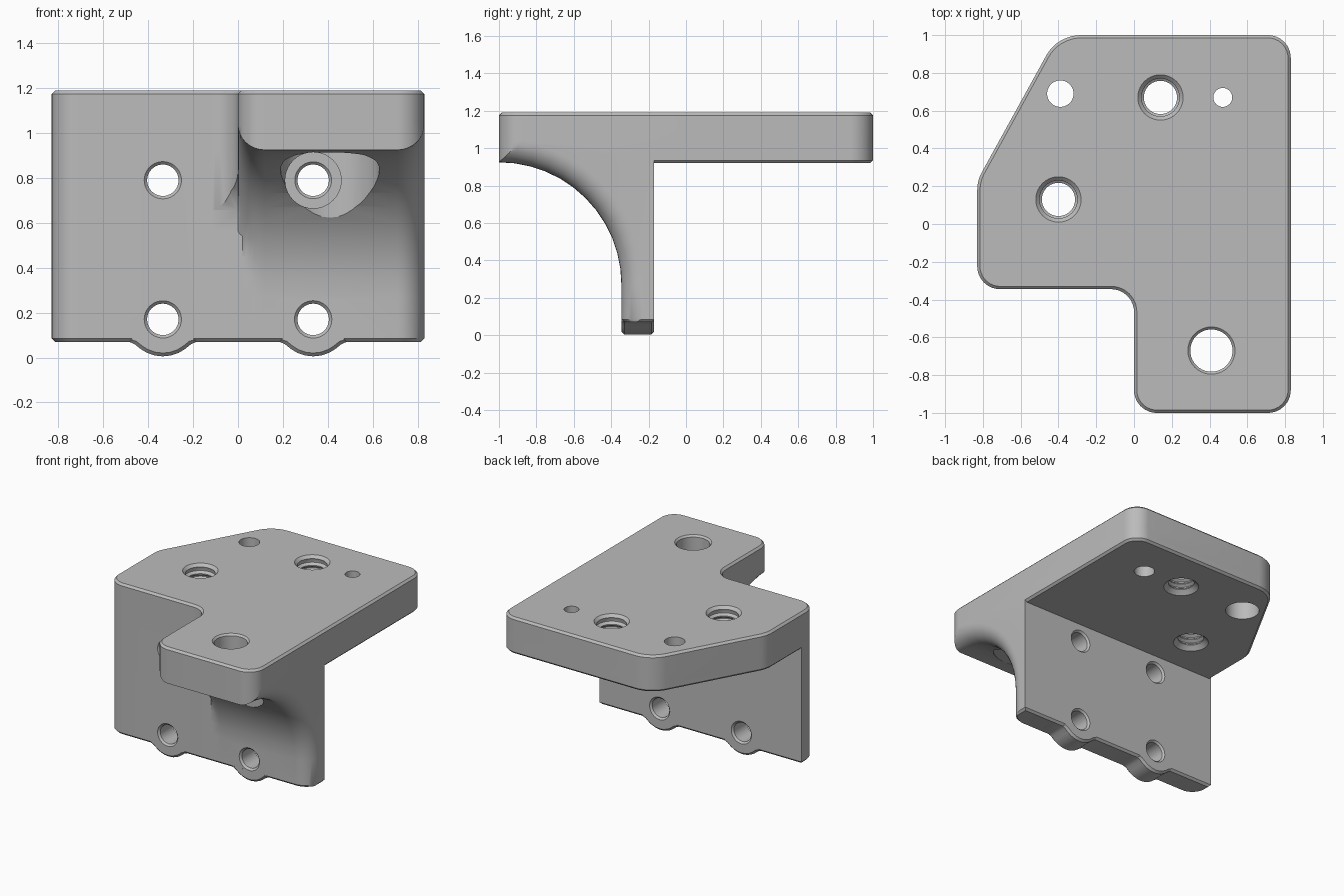
import bpy, bmesh, math
from mathutils import Vector

cube = bpy.data.objects.get("Cube")
if cube:
    bpy.data.objects.remove(cube, do_unlink=True)

X, Y = 0.83, 1.0                    # half sizes
FRONT, BACK = -0.345, -0.17         # wall faces
LOW, UNDER, TOP = 0.07, 0.92, 1.19  # wall foot, plate underside, plate top
ROUND, CH = 0.12, 0.015             # corner radius, edge chamfer


def loft(name, rings):
    """Closed solid through rings of 3D points."""
    bm = bmesh.new()
    rows = [[bm.verts.new(p) for p in ring] for ring in rings]
    n = len(rows[0])
    for a, b in zip(rows, rows[1:]):
        for i in range(n):
            j = (i + 1) % n
            bm.faces.new((a[i], a[j], b[j], b[i]))
    bm.faces.new(rows[0])
    bm.faces.new(rows[-1])
    bmesh.ops.recalc_face_normals(bm, faces=bm.faces)
    mesh = bpy.data.meshes.new(name)
    bm.to_mesh(mesh)
    bm.free()
    ob = bpy.data.objects.new(name, mesh)
    bpy.context.collection.objects.link(ob)
    return ob


def rounded(corners, steps=8):
    """Polygon from (x, y, radius) corners with arcs at each corner."""
    out = []
    for i, (x, y, r) in enumerate(corners):
        p = Vector((x, y))
        a = (Vector(corners[i - 1][:2]) - p).normalized()
        b = (Vector(corners[(i + 1) % len(corners)][:2]) - p).normalized()
        half = a.angle(b) / 2
        centre = p + (a + b).normalized() * r / math.sin(half)
        reach = r / math.tan(half)
        v0, v1 = p + a * reach - centre, p + b * reach - centre
        for k in range(steps + 1):
            out.append(centre + v0.lerp(v1, k / steps).normalized() * r)
    return out


def inset(points, d):
    out = []
    for i, p in enumerate(points):
        e0 = (p - points[i - 1]).normalized()
        e1 = (points[(i + 1) % len(points)] - p).normalized()
        t = (e0 + e1).normalized()
        out.append(p + Vector((-t.y, t.x)) * d)
    return out


def prism(name, points, lo, hi, place):
    """Extrusion with chamfered end edges."""
    small = inset(points, CH)
    layers = ((small, lo), (points, lo + CH), (points, hi - CH), (small, hi))
    return loft(name, [[place(p, t) for p in ring] for ring, t in layers])


def lathe(name, profile, place, sides=40):
    """Turned solid from (radius, position) pairs."""
    turn = [math.tau * k / sides for k in range(sides)]
    return loft(name, [[place(Vector((r * math.cos(a), r * math.sin(a))), t)
                        for a in turn] for r, t in profile])


def upright(x=0, y=0):
    return lambda p, t: (p.x + x, p.y + y, t)


def along_y(x=0, z=0):
    return lambda p, t: (p.x + x, t, p.y + z)


def combine(target, tool, operation):
    mod = target.modifiers.new("join", 'BOOLEAN')
    mod.operation, mod.solver, mod.object = operation, 'EXACT', tool
    bpy.ops.object.select_all(action='DESELECT')
    bpy.context.view_layer.objects.active = target
    target.select_set(True)
    bpy.ops.object.modifier_apply(modifier=mod.name)
    bpy.data.objects.remove(tool, do_unlink=True)


# Top plate and the column below it share one outline
outline = rounded([(-X, FRONT, ROUND), (0, FRONT, ROUND), (0, -Y, ROUND), (X, -Y, ROUND),
                   (X, Y, ROUND), (-0.405, Y, 0.21), (-X, 0.23, 0.2)])
bracket = prism("mounting_bracket", outline, UNDER, TOP, upright())
column = prism("column", outline, LOW, 1.05, upright())

# Clear the column behind the wall
back = [(BACK - 0.03, LOW - CH), (BACK - 0.03, 0), (1.2, 0), (1.2, 0.98), (BACK, 0.98), (BACK, LOW + CH)]
combine(column, loft("back_cutter", [[(x, y, z) for y, z in back] for x in (-1, 1)]), 'DIFFERENCE')
combine(bracket, column, 'UNION')

# Concave gusset under the arm, with rounded side edges
stations = [(-0.14, 0.0)]
for k in range(9):
    stations.append((ROUND * (1 - math.cos(k * math.pi / 16)), math.sin(k * math.pi / 16)))
stations += [(X - x, s) for x, s in reversed(stations[1:])] + [(X + 0.05, 0.0)]
rings = []
for x, s in stations:
    radius = Y + FRONT + ROUND * (1 - s)
    limit = FRONT - 0.0005 if x < X / 2 else 0
    face = min(radius - Y, limit)
    ring = [(x, -1.2, 0), (x, face + 0.03, 0), (x, face + 0.03, LOW - CH), (x, face, LOW + CH)]
    for k in range(13):
        a = k * math.pi / 24
        ring.append((x, min(radius * math.cos(a) - Y, limit), 0.27 + radius * math.sin(a)))
    ring.append((x, -1.2, 0.27 + radius))
    rings.append(ring)
combine(bracket, loft("gusset_cutter", rings), 'DIFFERENCE')

# Rounded lobes below the lower wall holes
half_lobe = [(0.15, LOW), (0.125, 0.059)]
half_lobe += [(0.165 * math.sin(a), 0.17 - 0.165 * math.cos(a)) for a in (0.65, 0.45, 0.22)]
profile = [(-x, z) for x, z in half_lobe] + [(0, 0.005)] + half_lobe[::-1]
profile = [Vector(p) for p in profile + [(0.15, 0.13), (-0.15, 0.13)]]
for x in (-0.335, 0.335):
    combine(bracket, prism("lobe", profile, FRONT, BACK, along_y(x)), 'UNION')

# Wall holes, countersunk on both faces
sink = 0.013
bore = [(0.098, FRONT - CH), (0.07, FRONT + sink), (0.07, BACK - sink), (0.098, BACK + CH)]
for x, z in ((-0.335, 0.79), (-0.335, 0.17), (0.335, 0.17)):
    combine(bracket, lathe("wall_hole", bore, along_y(x, z)), 'DIFFERENCE')
deep = [(0.125, -0.9), (0.125, FRONT + 0.001), (0.082, FRONT + 0.001)] + bore[1:]
combine(bracket, lathe("wall_hole", deep, along_y(0.335, 0.79)), 'DIFFERENCE')

# Threaded holes in the plate
thread = [(0.14, UNDER - 0.02), (0.1, UNDER + 0.02)]
for k in range(5):
    z = UNDER + 0.03 + k * 0.042
    thread += [(0.088, z), (0.088, z + 0.008), (0.108, z + 0.022), (0.108, z + 0.028)]
thread += [(0.1, TOP - 0.02), (0.14, TOP + 0.02)]
for x, y in ((0.14, 0.67), (-0.4, 0.13)):
    combine(bracket, lathe("threaded_hole", thread, upright(x, y)), 'DIFFERENCE')

# Plain plate holes, wider from below
for x, y, r, wide, depth in ((-0.39, 0.69, 0.07, 0.115, 0.14), (0.47, 0.67, 0.05, 0.07, 0.1)):
    steps = [(wide, UNDER - 0.1), (wide, UNDER + depth), (r, UNDER + depth), (r, TOP + 0.1)]
    combine(bracket, lathe("plate_hole", steps, upright(x, y)), 'DIFFERENCE')

# Arm hole with a bolt pocket underneath
pocket = [(0.22, 0.4), (0.22, UNDER - 0.005), (0.112, UNDER - 0.005),
          (0.112, TOP - 0.013), (0.145, TOP + 0.02)]
combine(bracket, lathe("arm_hole", pocket, upright(0.41, -0.67)), 'DIFFERENCE')

# Finish
colour = (0.5, 0.5, 0.5, 1)
grey = bpy.data.materials.new("plain grey")
grey.use_nodes = True
grey.diffuse_color = colour
for node in grey.node_tree.nodes:
    if node.type == 'BSDF_PRINCIPLED':
        node.inputs["Base Color"].default_value = colour
bracket.data.materials.clear()
bracket.data.materials.append(grey)
for poly in bracket.data.polygons:
    poly.material_index = 0
bpy.ops.object.select_all(action='DESELECT')
bpy.context.view_layer.objects.active = bracket
bracket.select_set(True)
bpy.ops.object.shade_smooth_by_angle(angle=math.radians(30))
